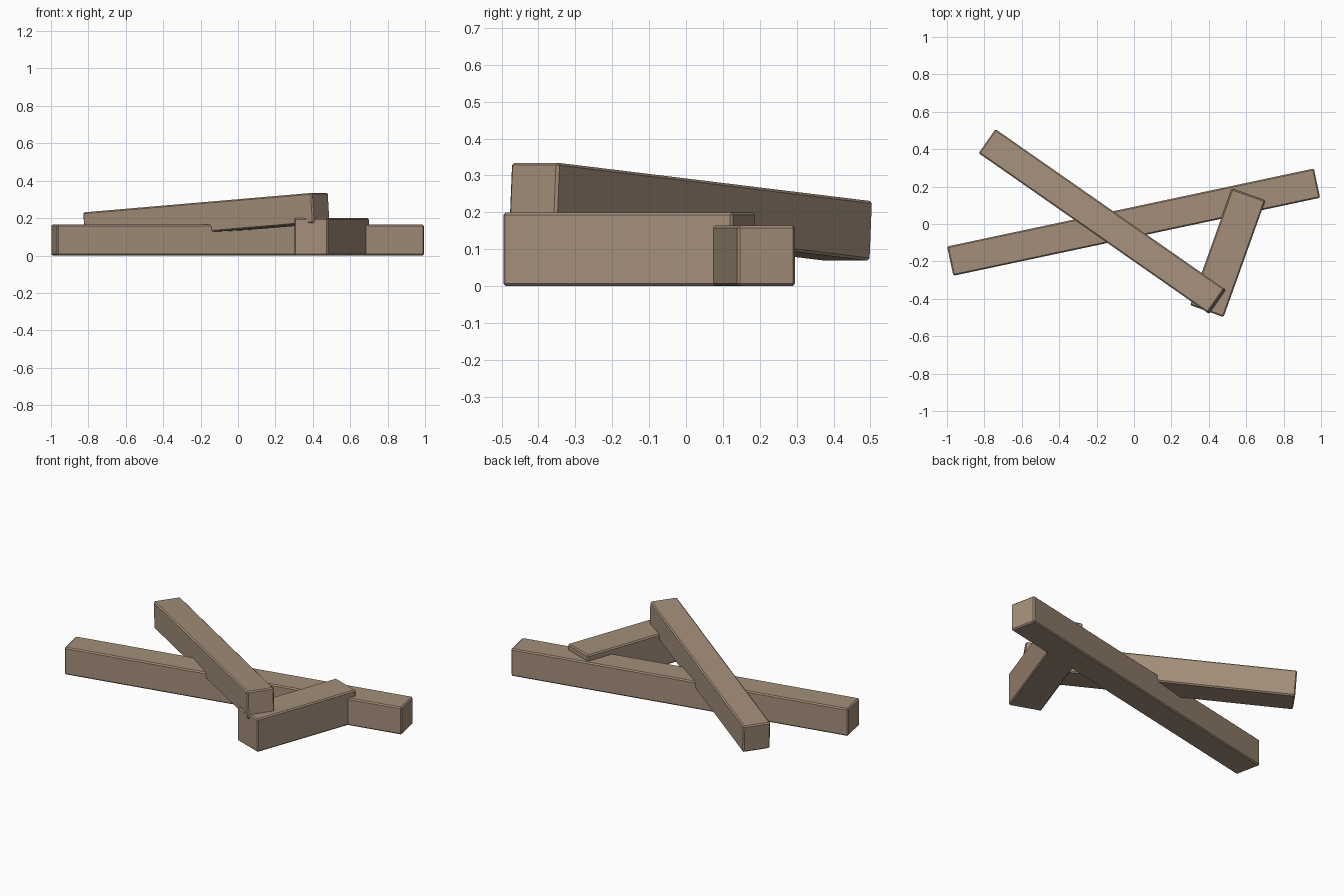
import bpy
import bmesh
from math import radians
from mathutils import Euler, Matrix

cube = bpy.data.objects.get("Cube")
if cube:
    bpy.data.objects.remove(cube, do_unlink=True)

# Weathered timber colour
wood = bpy.data.materials.new("weathered_wood")
wood.use_nodes = True
colour = (0.37, 0.275, 0.195, 1)
wood.diffuse_color = colour
bsdf = wood.node_tree.nodes["Principled BSDF"]
bsdf.inputs["Base Color"].default_value = colour
bsdf.inputs["Roughness"].default_value = 0.9


def beam(name, size, centre, heading, tilt=0):
    """Square-cut timber lying along its heading, with chamfered edges."""
    bm = bmesh.new()
    bmesh.ops.create_cube(bm, size=1, matrix=Matrix.Diagonal((*size, 1)))
    bmesh.ops.bevel(bm, geom=bm.edges[:], offset=0.007, segments=1,
                    affect='EDGES')
    mesh = bpy.data.meshes.new(name)
    bm.to_mesh(mesh)
    bm.free()
    mesh.materials.append(wood)
    obj = bpy.data.objects.new(name, mesh)
    obj.location = centre
    obj.rotation_euler = Euler((0, radians(-tilt), radians(heading)))
    bpy.context.collection.objects.link(obj)
    return obj


# Long beam flat on the ground
beam("long_beam", (2.005, 0.16, 0.165), (-0.002, 0.01, 0.0825), 12)
# Short block flat on the ground, its end set into the long beam
beam("short_block", (0.662, 0.19, 0.2), (0.501, -0.154, 0.1), 70.3)
# Leaning beam resting across both
beam("leaning_beam", (1.497, 0.157, 0.162), (-0.169, 0.013, 0.202), -34.9, 4)
